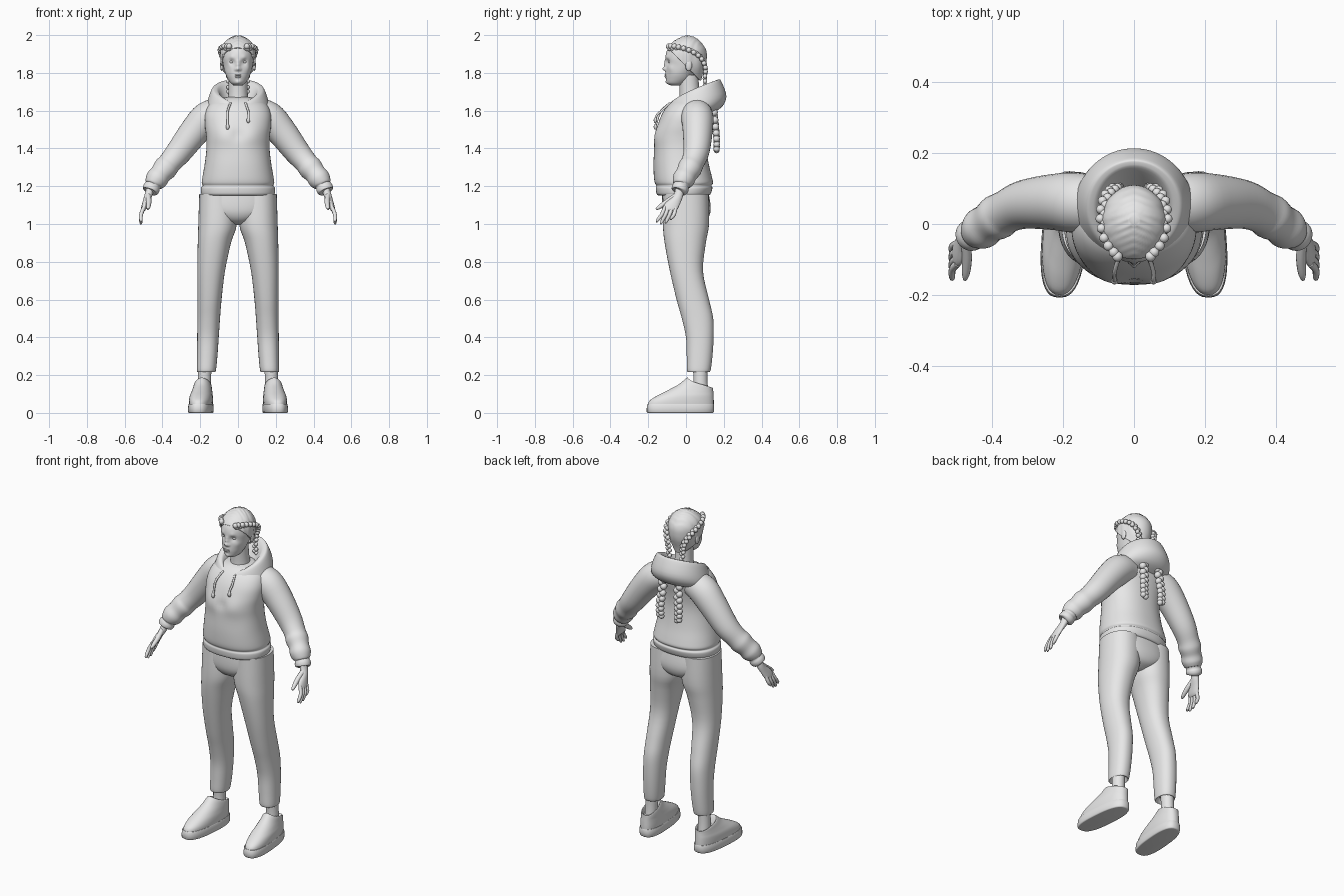
import bpy
import bmesh
import math
from mathutils import Vector, Matrix

default_cube = bpy.data.objects.get("Cube")
if default_cube:
    bpy.data.objects.remove(default_cube, do_unlink=True)

grey = bpy.data.materials.new("plain_grey")
grey.use_nodes = True
grey.diffuse_color = (0.8, 0.8, 0.8, 1)
grey.node_tree.nodes["Principled BSDF"].inputs["Base Color"].default_value = grey.diffuse_color
parts = []


def finish(bm, name, mirror=False):
    """Turn a bmesh into a named object, optionally mirrored across x."""
    bmesh.ops.recalc_face_normals(bm, faces=bm.faces[:])
    mesh = bpy.data.meshes.new(name)
    bm.to_mesh(mesh)
    bm.free()
    mesh.materials.append(grey)
    obj = bpy.data.objects.new(name, mesh)
    bpy.context.collection.objects.link(obj)
    if mirror:
        obj.modifiers.new("mirror", "MIRROR")
    parts.append(obj)
    return obj


def smooth_path(stations, steps):
    """Catmull-Rom interpolation through equal-length tuples."""
    pts = [Vector(s) for s in stations]
    result = []
    for i in range(len(pts) - 1):
        a, b, c, d = pts[max(i - 1, 0)], pts[i], pts[i + 1], pts[min(i + 2, len(pts) - 1)]
        for k in range(steps):
            t = k / steps
            result.append(b + (c - a) * (t / 2) + (a * 2 - b * 5 + c * 4 - d) * (t * t / 2)
                          + (b * 3 - a - c * 3 + d) * (t ** 3 / 2))
    return result + [pts[-1]]


def skin(bm, rings):
    """Bridge rings of points with quads and cap both ends."""
    loops = [[bm.verts.new(p) for p in ring] for ring in rings]
    count = len(loops[0])
    for low, high in zip(loops, loops[1:]):
        for j in range(count):
            k = (j + 1) % count
            bm.faces.new((low[j], low[k], high[k], high[j]))
    bm.faces.new(loops[0])
    bm.faces.new(loops[-1])


def loft(name, stations, sides=40, steps=4, power=1.0, lean=0.0, mirror=False):
    """Level rings: height, front y, back y, half width, centre x, rise towards the back."""
    padded = [tuple(s) + (0.0,) * (6 - len(s)) for s in stations]
    rings = []
    for z, front, back, half, centre, rise in smooth_path(padded, steps):
        ring = []
        for j in range(sides):
            angle = math.tau * j / sides
            c, s = math.cos(angle), math.sin(angle)
            y = (front + back) / 2 - (back - front) / 2 * math.copysign(abs(c) ** power, c)
            x = centre + half * math.copysign(abs(s) ** power, s) + lean * y
            ring.append((x, y, z + rise * ((1 - c) / 2) ** 0.7))
        rings.append(ring)
    bm = bmesh.new()
    skin(bm, rings)
    return finish(bm, name, mirror)


def tube(name, stations, sides=16, steps=4, mirror=False):
    """Round rings square to a path: x, y, z, radius."""
    path = smooth_path(stations, steps)
    rings = []
    for i, p in enumerate(path):
        ahead = path[min(i + 1, len(path) - 1)].to_3d() - path[max(i - 1, 0)].to_3d()
        turn = ahead.to_track_quat("Z", "Y")
        rings.append([p.to_3d() + turn @ Vector((math.cos(a) * p.w, math.sin(a) * p.w, 0))
                      for a in (math.tau * j / sides for j in range(sides))])
    bm = bmesh.new()
    skin(bm, rings)
    return finish(bm, name, mirror)


def add_ball(bm, centre, size):
    matrix = Matrix.Translation(centre) @ Matrix.Diagonal((*size, 1))
    bmesh.ops.create_uvsphere(bm, u_segments=14, v_segments=9, radius=1, matrix=matrix)


def ball(name, centre, size, mirror=False):
    bm = bmesh.new()
    add_ball(bm, centre, size)
    return finish(bm, name, mirror)


def push(obj, centre, radius, offset):
    """Soft sculpting stroke, applied on both sides of x."""
    for v in obj.data.vertices:
        away = (Vector((abs(v.co.x), v.co.y, v.co.z)) - Vector(centre)).length
        v.co += Vector(offset) * math.exp(-(away / radius) ** 2)


def braid(name, stations, radius, steps=5):
    """Plait made of beads that alternate about a path."""
    bm = bmesh.new()
    path = smooth_path(stations, steps)
    for i, p in enumerate(path):
        ahead = path[min(i + 1, len(path) - 1)] - path[max(i - 1, 0)]
        side = ahead.cross(Vector((0, 1, 0.3))).normalized() * radius * 0.4
        r = radius * (1 - 0.25 * i / len(path))
        add_ball(bm, p + side * (-1) ** i, (r, r, r))
    return finish(bm, name, True)


# Head and sculpted face
head = loft("head", [(1.733, -.078, -.02, .02), (1.745, -.1, 0, .038), (1.77, -.106, .03, .055),
                     (1.8, -.107, .05, .068), (1.84, -.106, .085, .078), (1.88, -.109, .095, .083),
                     (1.92, -.1, .095, .08), (1.955, -.075, .075, .065), (1.98, -.03, .05, .035)],
            sides=96, steps=8)
push(head, (.034, -.1, 1.858), .017, (0, .011, 0))
push(head, (.034, -.1, 1.882), .014, (0, -.004, 0))
push(head, (0, -.107, 1.822), .011, (0, -.02, 0))
push(head, (0, -.107, 1.843), .011, (0, -.011, 0))
push(head, (0, -.107, 1.86), .01, (0, -.005, 0))
push(head, (.012, -.107, 1.818), .007, (0, -.006, 0))
push(head, (.05, -.08, 1.825), .02, (.003, -.003, 0))
push(head, (0, -.107, 1.784), .016, (0, -.005, 0))
push(head, (0, -.103, 1.767), .01, (0, .004, 0))
push(head, (0, -.1, 1.752), .014, (0, -.005, 0))
ball("upper_lip", (0, -.108, 1.788), (.019, .007, .004))
ball("lower_lip", (0, -.107, 1.78), (.017, .007, .005))
ball("eye", (.033, -.081, 1.858), (.014, .012, .009), True)
ball("ear", (.086, .014, 1.84), (.009, .018, .03), True)
loft("neck", [(1.6, -.045, .09, .062), (1.66, -.035, .08, .054), (1.72, -.035, .07, .05),
              (1.79, -.04, .065, .05)])

# Hair cap trimmed along the hairline, with plaits over the sides and down the back
hair = loft("hair", [(1.76, -.1, .08, .06), (1.8, -.115, .09, .08), (1.84, -.118, .104, .09),
                     (1.88, -.12, .11, .094), (1.92, -.108, .107, .092), (1.955, -.082, .087, .078),
                     (1.982, -.045, .06, .05), (1.998, -.005, .025, .015)], sides=64, steps=6)
for vert in hair.data.vertices:
    wave = 0.0025 * math.sin(vert.co.y * 150 + abs(vert.co.x) * 60)
    vert.co.x *= 1 + wave * 8
    vert.co.z -= abs(wave)
cap = bmesh.new()
cap.from_mesh(hair.data)
bmesh.ops.bisect_plane(cap, geom=cap.verts[:] + cap.edges[:] + cap.faces[:],
                       plane_co=(0, -.1, 1.935), plane_no=(0, 1, 1), clear_inner=True)
cap.to_mesh(hair.data)
cap.free()
shell = hair.modifiers.new("thickness", "SOLIDIFY")
shell.thickness = 0.01
braid("side_plait", [(.045, -.09, 1.935), (.075, -.05, 1.935), (.089, .015, 1.92), (.08, .075, 1.885),
                     (.055, .102, 1.83), (.046, .1, 1.77), (.045, .105, 1.7)], .015)
braid("hanging_plait", [(.05, .145, 1.62), (.056, .155, 1.53), (.062, .162, 1.45),
                        (.06, .162, 1.39)], .021)

# Hooded top
torso = loft("hoodie_body",
             [(1.15, -.14, .115, .18), (1.158, -.155, .13, .194), (1.19, -.16, .14, .196),
              (1.203, -.157, .135, .187), (1.218, -.165, .143, .192), (1.25, -.17, .137, .188),
              (1.32, -.172, .12, .176), (1.4, -.168, .108, .167), (1.46, -.164, .106, .168),
              (1.52, -.15, .113, .175), (1.58, -.128, .126, .175), (1.63, -.095, .13, .155),
              (1.66, -.06, .11, .11), (1.672, -.03, .09, .06)], sides=64, power=0.88)
push(torso, (.075, -.15, 1.47), .06, (0, -.01, 0))
push(torso, (0, -.16, 1.47), .03, (0, .008, 0))
hood = loft("hood", [(1.6, -.045, .09, .07, 0, .05), (1.63, -.07, .15, .1, 0, .115),
                     (1.637, -.08, .172, .12, 0, .128), (1.63, -.09, .187, .14, 0, .125),
                     (1.605, -.104, .214, .162, 0, .07), (1.575, -.1, .185, .168, 0, .04),
                     (1.55, -.06, .12, .13, 0, .03)], sides=64)
push(hood, (0, -.08, 1.635), .03, (0, 0, -.018))
tube("sleeve", [(.09, .055, 1.59, .075), (.16, .06, 1.565, .085), (.23, .062, 1.49, .079),
                (.31, .055, 1.385, .069), (.36, .035, 1.325, .061), (.385, .02, 1.295, .064),
                (.41, .003, 1.265, .057), (.43, -.012, 1.238, .059), (.445, -.022, 1.215, .05),
                (.45, -.025, 1.205, .041), (.458, -.03, 1.19, .045), (.464, -.034, 1.174, .042),
                (.466, -.036, 1.17, .025)], sides=32, mirror=True)

# Drawstrings, one longer than the other
for side, sign, end in (("right", -1, 1.52), ("left", 1, 1.555)):
    x = sign * 0.055
    tube(side + "_drawstring", [(sign * .04, -.085, 1.64, .006), (x, -.135, 1.595, .006),
                                (x, -.155, end + .02, .006), (x, -.162, end, .006)], sides=10)
    ball(side + "_drawstring_knot", (x, -.162, end - .005), (.01, .009, .016))

# Hands
loft("palm", [(1.19, -.055, -.012, .02, .465), (1.15, -.068, -.015, .021, .475),
              (1.11, -.11, -.03, .017, .49), (1.08, -.122, -.044, .014, .5),
              (1.068, -.112, -.055, .008, .503)], sides=24, mirror=True)
for label, root, tip, low in (("little", -.054, -.078, 1.022), ("ring", -.074, -.105, 1.004),
                              ("middle", -.094, -.13, 1.0), ("index", -.112, -.152, 1.01)):
    tube(label + "_finger", [(.498, root, 1.09, .01), (.513, root * .6 + tip * .4, 1.05, .0105),
                             (.514, tip, low + .008, .008), (.512, tip, low, .004)],
         sides=12, mirror=True)
tube("thumb", [(.475, -.055, 1.15, .014), (.472, -.1, 1.118, .014), (.475, -.14, 1.09, .011),
               (.478, -.158, 1.078, .005)], sides=12, mirror=True)

# Trousers
loft("trouser_seat", [(1.19, -.125, .115, .185), (1.1, -.128, .13, .2), (1.05, -.12, .126, .175),
                      (1.015, -.095, .105, .1), (.995, -.05, .06, .03)], sides=48, power=0.9)
loft("trouser_leg", [(1.16, -.118, .12, .1, .105), (1.0, -.122, .122, .102, .108),
                     (.9, -.113, .105, .088, .125), (.75, -.085, .09, .073, .142),
                     (.6, -.05, .122, .064, .151), (.5, -.022, .144, .06, .155),
                     (.4, 0, .146, .057, .159), (.3, .004, .14, .054, .163),
                     (.225, .005, .13, .05, .167), (.22, .015, .12, .044, .168),
                     (.24, .03, .11, .036, .17)], sides=40, power=0.9, mirror=True)
loft("ankle", [(.26, .035, .115, .036, .175), (.17, .04, .114, .035, .178),
               (.09, .035, .12, .036, .18)], sides=24, mirror=True)

# Shoes
loft("shoe_sole", [(0, -.2, .14, .058, .194), (.006, -.208, .148, .064, .194),
                   (.044, -.206, .149, .063, .194), (.048, -.2, .145, .059, .194)],
     power=0.75, lean=-.08, steps=2, mirror=True)
loft("shoe_upper", [(.04, -.203, .147, .06, .194), (.065, -.192, .147, .061, .194),
                    (.09, -.155, .146, .059, .194), (.118, -.1, .145, .054, .193, -.012),
                    (.15, -.04, .144, .049, .192, -.03), (.182, .0, .143, .044, .192, -.05),
                    (.183, .012, .135, .038, .192, -.053), (.14, .03, .12, .034, .192, -.03)],
     power=0.85, lean=-.08, mirror=True)

# Smooth shading with crisp edges kept
bpy.ops.object.select_all(action="DESELECT")
for obj in parts:
    obj.select_set(True)
bpy.context.view_layer.objects.active = parts[0]
bpy.ops.object.shade_smooth_by_angle(angle=math.radians(50))
